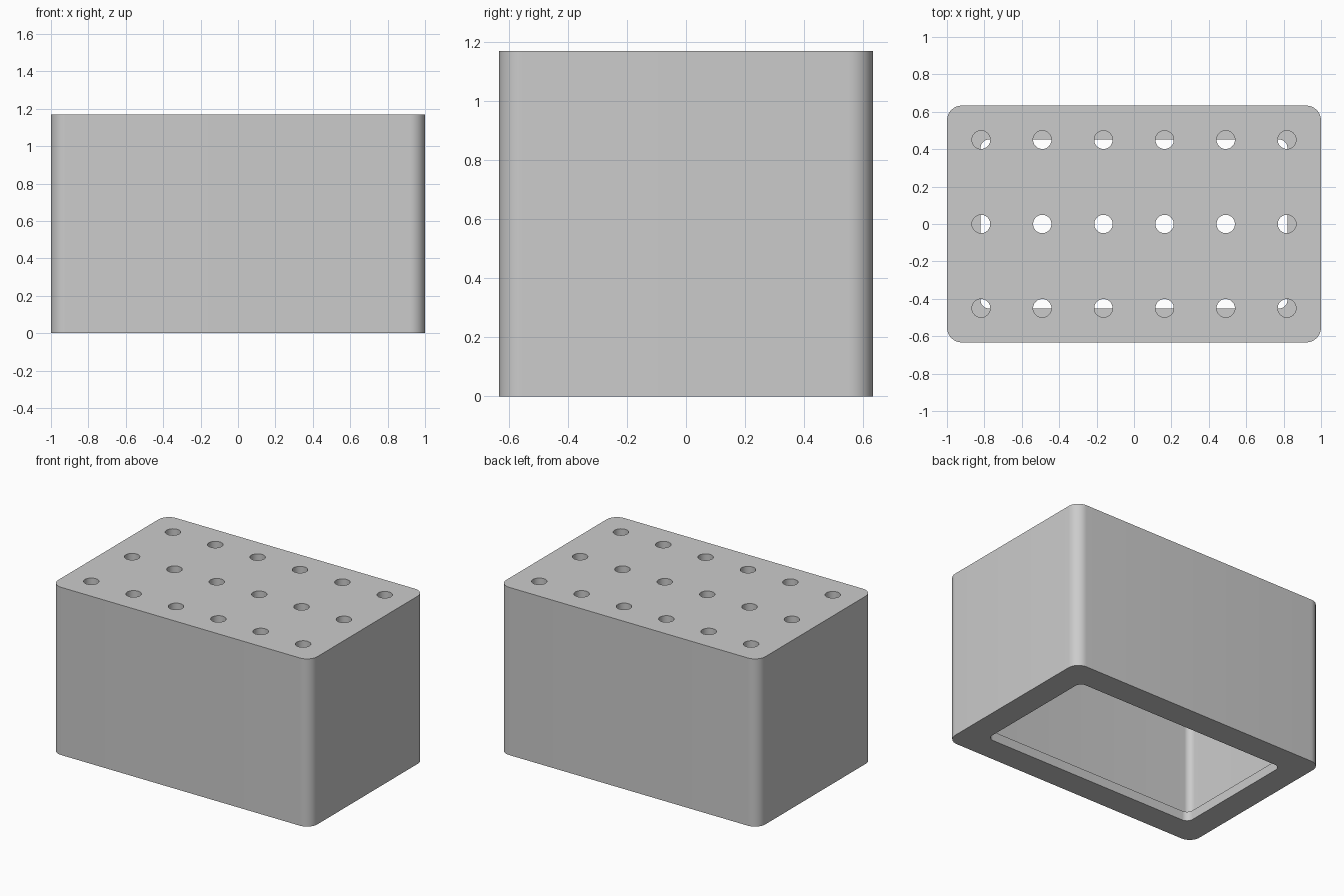
import bpy, bmesh, math

cube = bpy.data.objects.get("Cube")
if cube:
    bpy.data.objects.remove(cube, do_unlink=True)

HALF_X, HALF_Y, HEIGHT = 1.0, 0.633, 1.17
WALL, LIP = 0.06, 0.065

grey = bpy.data.materials.new("plain grey")
grey.use_nodes = True
grey.diffuse_color = (0.6, 0.6, 0.6, 1)
grey.node_tree.nodes["Principled BSDF"].inputs["Base Color"].default_value = (0.6, 0.6, 0.6, 1)


def prism(name, outline, z0, z1):
    """Extrude a closed outline from z0 up to z1."""
    bm = bmesh.new()
    face = bm.faces.new([bm.verts.new((x, y, z0)) for x, y in outline])
    up = bmesh.ops.extrude_face_region(bm, geom=[face])["geom"]
    bmesh.ops.translate(bm, vec=(0, 0, z1 - z0),
                        verts=[g for g in up if isinstance(g, bmesh.types.BMVert)])
    bmesh.ops.recalc_face_normals(bm, faces=bm.faces)
    mesh = bpy.data.meshes.new(name)
    bm.to_mesh(mesh)
    bm.free()
    mesh.materials.append(grey)
    obj = bpy.data.objects.new(name, mesh)
    bpy.context.collection.objects.link(obj)
    return obj


def rounded_rect(hx, hy, r, steps=12):
    corners = [(1, 1), (-1, 1), (-1, -1), (1, -1)]
    points = []
    for i, (sx, sy) in enumerate(corners):
        for k in range(steps + 1):
            a = math.pi / 2 * (i + k / steps)
            points.append((sx * (hx - r) + r * math.cos(a), sy * (hy - r) + r * math.sin(a)))
    return points


def circle(cx, cy, r, sides=40):
    angles = [2 * math.pi * k / sides for k in range(sides)]
    return [(cx + r * math.cos(a), cy + r * math.sin(a)) for a in angles]


# Outer block with rounded vertical corners
body = prism("box_body", rounded_rect(HALF_X, HALF_Y, 0.08), 0, HEIGHT)

# Inner cavity, lipped bottom opening and the grid of holes in the top
cutters = [
    prism("cavity_cutter", rounded_rect(HALF_X - WALL, HALF_Y - WALL, 0.045), LIP, HEIGHT - LIP),
    prism("opening_cutter", rounded_rect(0.82, 0.452, 0.045), -0.1, LIP + 0.1),
]
for column in range(6):
    for row in (-1, 0, 1):
        x = (column - 2.5) * 0.327
        cutters.append(prism("hole_cutter", circle(x, row * 0.45, 0.049), HEIGHT - 0.2, HEIGHT + 0.1))

for cutter in cutters:
    cutter.hide_render = True
    mod = body.modifiers.new(cutter.name, "BOOLEAN")
    mod.operation = "DIFFERENCE"
    mod.solver = "EXACT"
    mod.object = cutter

# Bake the cuts, drop the cutters, smooth the rounded faces
bpy.context.view_layer.update()
depsgraph = bpy.context.evaluated_depsgraph_get()
baked = bpy.data.meshes.new_from_object(body.evaluated_get(depsgraph))
body.modifiers.clear()
body.data = baked
for cutter in cutters:
    bpy.data.objects.remove(cutter, do_unlink=True)

bpy.ops.object.select_all(action="DESELECT")
body.select_set(True)
bpy.context.view_layer.objects.active = body
bpy.ops.object.shade_smooth_by_angle(angle=math.radians(30))
